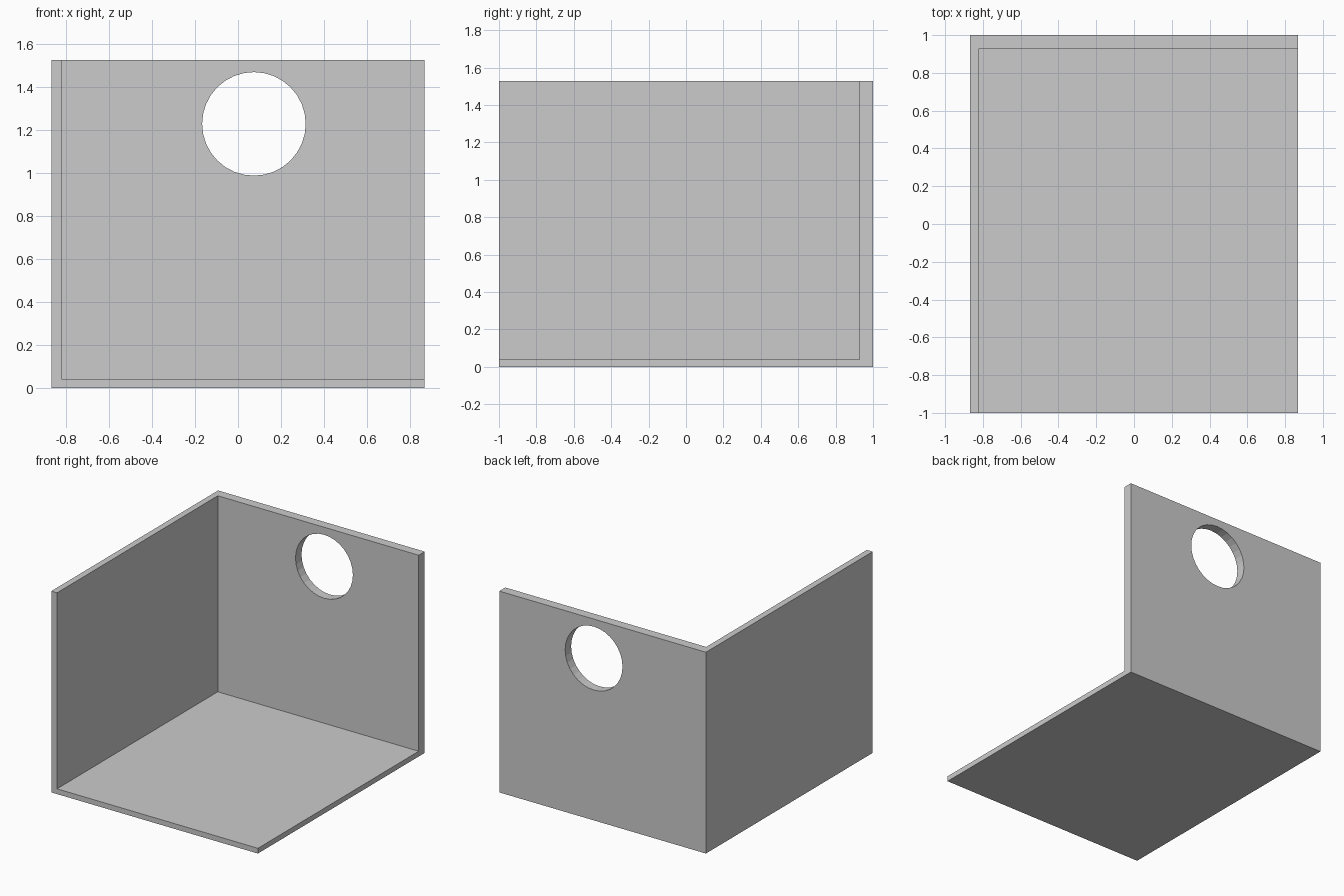
import bpy
import math

if "Cube" in bpy.data.objects:
    bpy.data.objects.remove(bpy.data.objects["Cube"])

W, D, H = 1.735, 2.0, 1.528           # outer size
SIDE, BACK, FLOOR = 0.048, 0.072, 0.04  # wall and floor thickness


def box(name, lo, hi):
    bpy.ops.mesh.primitive_cube_add(size=1, location=[(a + b) / 2 for a, b in zip(lo, hi)])
    ob = bpy.context.object
    ob.name = name
    ob.scale = [b - a for a, b in zip(lo, hi)]
    bpy.ops.object.transform_apply(location=True, rotation=True, scale=True)
    return ob


def cut(target, cutter):
    mod = target.modifiers.new("cut", 'BOOLEAN')
    mod.operation, mod.solver, mod.object = 'DIFFERENCE', 'EXACT', cutter
    cutter.hide_render = True
    bpy.context.view_layer.objects.active = target
    bpy.ops.object.modifier_apply(modifier=mod.name)
    bpy.data.objects.remove(cutter)


# Corner of a room: outer block with the interior removed, open at front, right and top
room = box("room_corner", (-W / 2, -D / 2, 0), (W / 2, D / 2, H))
cut(room, box("interior", (-W / 2 + SIDE, -2, FLOOR), (2, D / 2 - BACK, 3)))

# Round window through the back wall
bpy.ops.mesh.primitive_cylinder_add(vertices=32, radius=0.241, depth=0.4,
                                    location=(0.074, D / 2, 1.23),
                                    rotation=(math.pi / 2, 0, 0))
window = bpy.context.object
window.name = "window_cutter"
cut(room, window)
